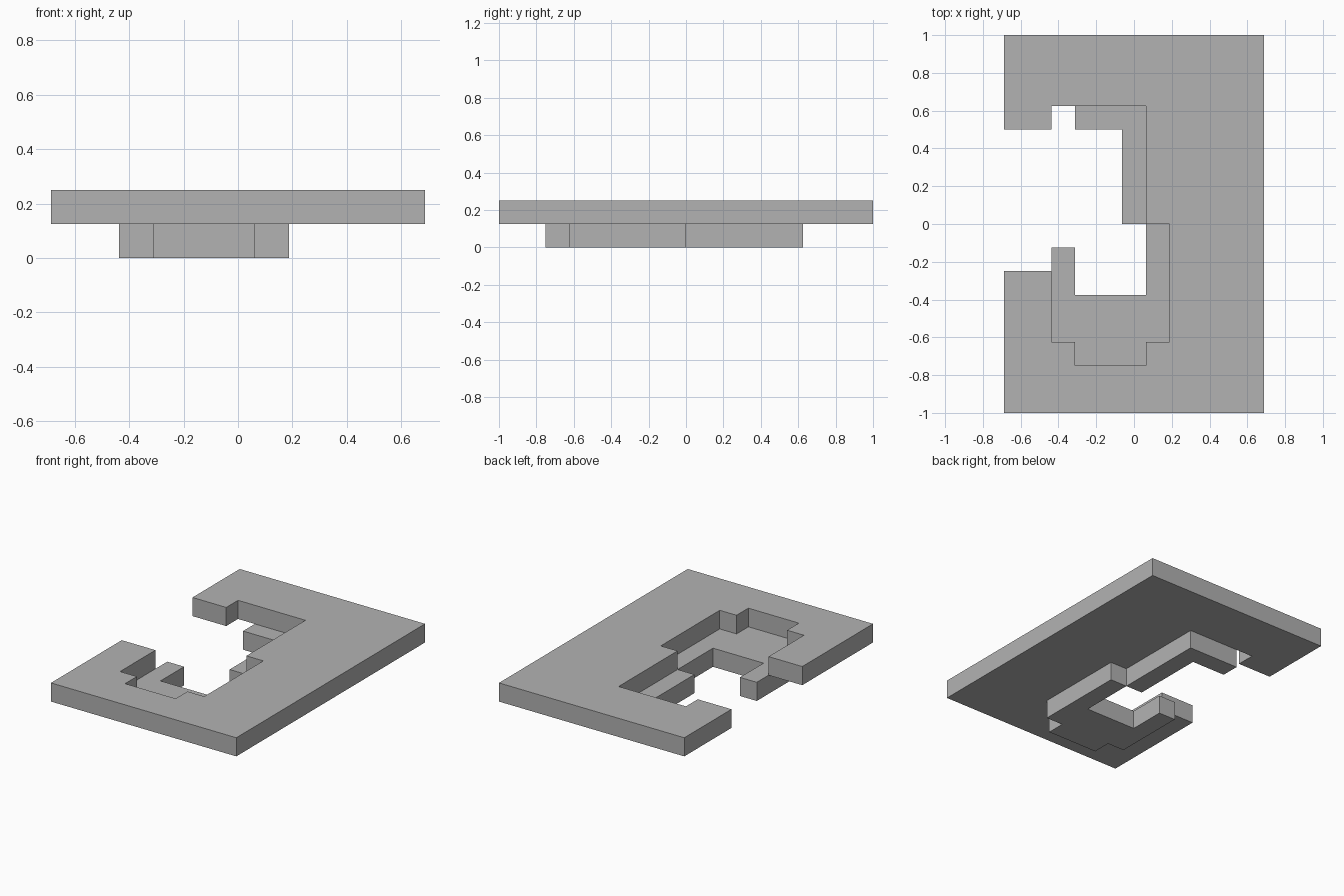
import bpy
import bmesh
from mathutils import Vector

cube = bpy.data.objects.get("Cube")
if cube:
    bpy.data.objects.remove(cube, do_unlink=True)

CELL = 0.125              # everything sits on a square grid of this size
CENTRE = Vector((5.5, 8, 0))

# Single plain grey material
grey = bpy.data.materials.new("plain grey")
grey.use_nodes = True
colour = (0.448, 0.448, 0.448, 1)
grey.diffuse_color = colour
grey.node_tree.nodes["Principled BSDF"].inputs["Base Color"].default_value = colour


def slab(name, outline, level):
    """Extrude a grid outline (counter-clockwise) into a slab one cell thick."""
    bm = bmesh.new()
    verts = [bm.verts.new((Vector((x, y, level)) - CENTRE) * CELL) for x, y in outline]
    base = bm.faces.new(verts)
    top = bmesh.ops.extrude_face_region(bm, geom=[base], use_keep_orig=True)
    moved = [v for v in top["geom"] if isinstance(v, bmesh.types.BMVert)]
    bmesh.ops.translate(bm, verts=moved, vec=(0, 0, CELL))
    bmesh.ops.recalc_face_normals(bm, faces=bm.faces)
    bmesh.ops.triangulate(bm, faces=[f for f in bm.faces if len(f.verts) > 4])
    mesh = bpy.data.meshes.new(name)
    bm.to_mesh(mesh)
    bm.free()
    mesh.materials.append(grey)
    obj = bpy.data.objects.new(name, mesh)
    bpy.context.collection.objects.link(obj)
    return obj


# Upper plate with a stepped opening on its right side
slab("upper_plate", [
    (0, 0), (11, 0), (11, 16), (0, 16), (0, 12), (2, 12), (2, 13), (6, 13), (6, 8),
    (7, 8), (7, 3), (6, 3), (6, 2), (3, 2), (3, 3), (2, 3), (2, 6), (0, 6)], 1)

# Lower hook lining the front of the opening
slab("lower_hook", [
    (3, 2), (6, 2), (6, 3), (7, 3), (7, 8), (6, 8), (6, 5), (3, 5),
    (3, 7), (2, 7), (2, 3), (3, 3)], 0)

# Lower bracket lining the back of the opening
slab("lower_bracket", [(3, 12), (5, 12), (5, 8), (6, 8), (6, 13), (3, 13)], 0)
